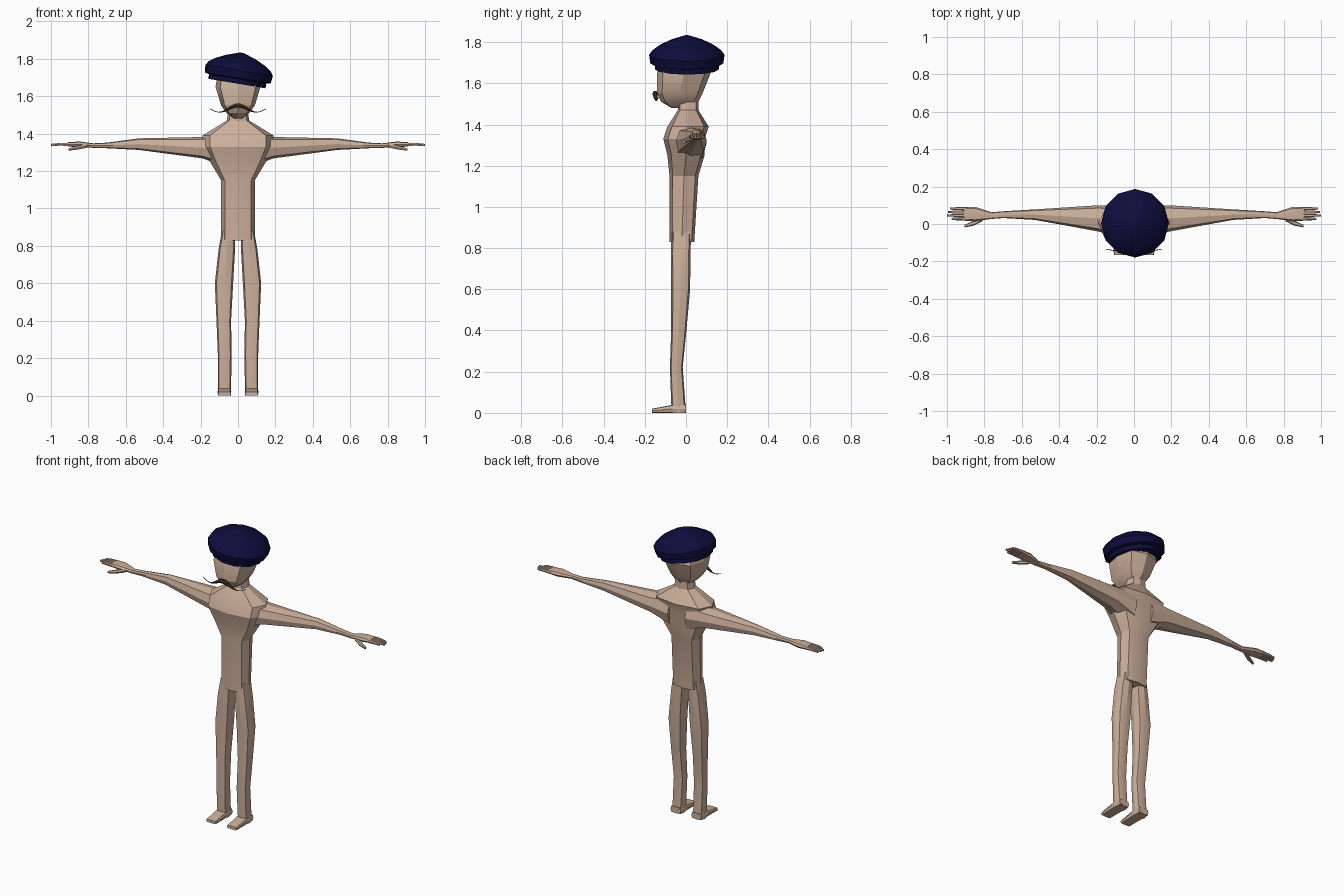
import bpy, bmesh, math
from mathutils import Matrix

cube = bpy.data.objects.get("Cube")
if cube:
    bpy.data.objects.remove(cube, do_unlink=True)


def material(name, rgb):
    mat = bpy.data.materials.new(name)
    mat.use_nodes = True
    mat.diffuse_color = (*rgb, 1)
    shader = mat.node_tree.nodes["Principled BSDF"]
    shader.inputs["Base Color"].default_value = mat.diffuse_color
    shader.inputs["Roughness"].default_value = 0.8
    return mat


SKIN = material("skin", (0.6, 0.43, 0.33))
NAVY = material("navy felt", (0.004, 0.004, 0.045))
HAIR = material("dark brown hair", (0.045, 0.032, 0.012))


def soften(value, power):
    """Push a sine or cosine outwards, so a round section becomes boxier."""
    return math.copysign(abs(value) ** power, value)


def loft(name, axis, stations, mat, sides=8, power=0.7, mirror=1, crease=25):
    """Skin rings; station = (position, centre a, half a, centre b, half b)."""
    bm = bmesh.new()
    rings = []
    for position, centre_a, half_a, centre_b, half_b in stations:
        ring = []
        for i in range(sides):
            turn = math.tau * i / sides
            a = centre_a + half_a * soften(math.cos(turn), power)
            b = centre_b + half_b * soften(math.sin(turn), power)
            point = [a, b]
            point.insert("xyz".index(axis), position)
            point[0] *= mirror
            ring.append(bm.verts.new(point))
        rings.append(ring)
    for lower, upper in zip(rings, rings[1:]):
        for i in range(sides):
            j = (i + 1) % sides
            bm.faces.new((lower[i], lower[j], upper[j], upper[i]))
    bm.faces.new(rings[0])
    bm.faces.new(rings[-1])
    bmesh.ops.recalc_face_normals(bm, faces=bm.faces)
    mesh = bpy.data.meshes.new(name)
    bm.to_mesh(mesh)
    bm.free()
    mesh.materials.append(mat)
    part = bpy.data.objects.new(name, mesh)
    bpy.context.collection.objects.link(part)
    bpy.ops.object.select_all(action="DESELECT")
    part.select_set(True)
    bpy.context.view_layer.objects.active = part
    bpy.ops.object.shade_smooth_by_angle(angle=math.radians(crease))
    return part


def centred(rows):
    """Rows of (height, half width, depth centre, half depth) on the midline."""
    return [(z, 0, width, y, depth) for z, width, y, depth in rows]


# Torso with sloping shoulders and neck
loft("torso", "z", centred([
    (0.83, 0.09, -0.02, 0.06),
    (1.15, 0.09, -0.01, 0.07),
    (1.25, 0.15, 0, 0.09),
    (1.33, 0.19, -0.01, 0.1),
    (1.39, 0.19, 0.01, 0.1),
    (1.47, 0.06, 0.01, 0.05),
    (1.53, 0.05, 0.01, 0.05)]), SKIN)

# Head, wide at the temples and pointed at the chin
loft("head", "z", centred([
    (1.48, 0.02, -0.02, 0.05),
    (1.51, 0.06, -0.03, 0.09),
    (1.55, 0.09, -0.03, 0.11),
    (1.65, 0.12, -0.01, 0.13),
    (1.71, 0.11, -0.01, 0.11)]), SKIN)

# Beret: headband and a parabolic crown, tilted towards the left
BAND, BRIM, CROWN = 0.155, 0.185, 0.11
profile = [(-0.06, BAND), (-0.035, BAND), (-0.03, BRIM * 0.96)]
for step in (0.1, 0.3, 0.5, 0.75, 0.97):
    profile.append((CROWN * step, BRIM * (1 - step * step)))
beret = loft("beret", "z", [(z, 0, r, 0, r) for z, r in profile],
             NAVY, sides=12, power=1, crease=40)
tilt = Matrix.Rotation(math.radians(9.5), 4, "Y")
beret.data.transform(Matrix.Translation((0.004, 0.004, 1.727)) @ tilt)

# Moustache: thick wavy arch thinning to waxed tips
wave = []
for step in range(-10, 11):
    x = 0.15 * step / 10
    thickness = max(0.002, 0.013 * (1 - (x / 0.1) ** 2))
    height = 1.533 + 0.018 * math.cos(math.pi * x / 0.1)
    wave.append((x, 0.7 * x * x - 0.15, thickness, height, thickness))
loft("moustache", "x", wave, HAIR, sides=6, power=0.9)

for side, mirror in (("left", 1), ("right", -1)):
    # Arm from inside the shoulder to the wrist
    loft(side + "_arm", "x", [
        (0.06, 0.01, 0.09, 1.31, 0.09),
        (0.19, 0.03, 0.07, 1.325, 0.057),
        (0.53, 0.05, 0.028, 1.344, 0.031),
        (0.7, 0.05, 0.018, 1.337, 0.015),
        (0.78, 0.043, 0.018, 1.336, 0.012)], SKIN, mirror=mirror)

    # Palm
    loft(side + "_palm", "x", [
        (0.76, 0.045, 0.017, 1.336, 0.011),
        (0.85, 0.053, 0.039, 1.342, 0.016),
        (0.91, 0.055, 0.037, 1.343, 0.011)], SKIN, mirror=mirror)

    # Four fingers, evenly spaced and tapering to the tips
    fingers = {"index": 0.975, "middle": 1.0, "ring": 0.995, "little": 0.985}
    for i, (finger, tip) in enumerate(fingers.items()):
        y = 0.028 + 0.018 * i
        loft(f"{side}_{finger}_finger", "x", [
            (0.89, y, 0.009, 1.343, 0.01),
            (0.95, y, 0.008, 1.343, 0.008),
            (tip, y, 0.005, 1.34, 0.006)], SKIN, sides=6, mirror=mirror)

    # Thumb, pointing forwards and down
    loft(side + "_thumb", "x", [
        (0.81, 0.03, 0.015, 1.334, 0.011),
        (0.855, 0.006, 0.014, 1.325, 0.011),
        (0.905, -0.011, 0.007, 1.315, 0.007)], SKIN, sides=6, mirror=mirror)

    # Leg from heel to hip
    loft(side + "_leg", "z", [
        (0, 0.073, 0.035, -0.035, 0.035),
        (0.22, 0.071, 0.037, -0.047, 0.031),
        (0.4, 0.076, 0.039, -0.035, 0.037),
        (0.6, 0.075, 0.049, -0.026, 0.046),
        (0.78, 0.06, 0.044, -0.026, 0.048),
        (0.88, 0.05, 0.036, -0.022, 0.047)], SKIN, power=0.6, mirror=mirror)

    # Flat foot, wedge shaped towards the toes
    loft(side + "_foot", "y", [
        (0, 0.073, 0.035, 0.02, 0.02),
        (-0.06, 0.073, 0.037, 0.02, 0.02),
        (-0.166, 0.073, 0.035, 0.01, 0.01)], SKIN, power=0.4, mirror=mirror)
